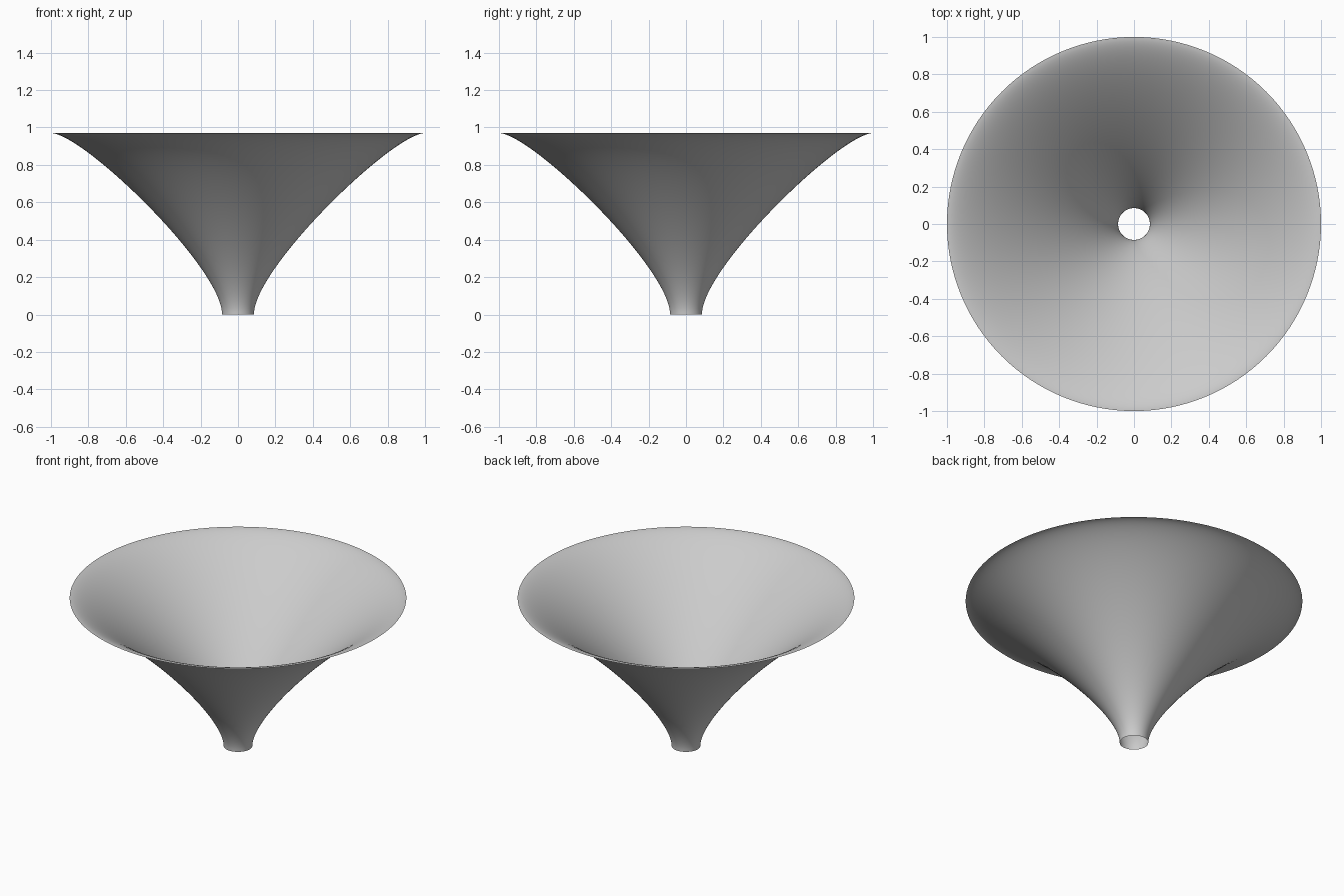
import bpy
import bmesh
import math
from mathutils import Vector
from mathutils.geometry import interpolate_bezier

# Remove the default cube
cube = bpy.data.objects.get("Cube")
if cube:
    bpy.data.objects.remove(cube, do_unlink=True)

SEGMENTS = 128
PROFILE_STEPS = 49
NECK_RADIUS, RIM_RADIUS, HEIGHT = 0.085, 1.0, 0.97

# Material
grey = bpy.data.materials.new("mid_grey")
grey.use_nodes = True
colour = (0.6, 0.6, 0.6, 1.0)
grey.diffuse_color = colour
grey.node_tree.nodes["Principled BSDF"].inputs["Base Color"].default_value = colour

# Flared profile: upright at the neck, nearly straight wall, level at the rim
profile = interpolate_bezier(
    Vector((NECK_RADIUS, 0, 0)), Vector((NECK_RADIUS, 0, 0.25)),
    Vector((0.83, 0, HEIGHT)), Vector((RIM_RADIUS, 0, HEIGHT)), PROFILE_STEPS)

# Revolve the profile into an open, single-skin funnel
bm = bmesh.new()
verts = [bm.verts.new(p) for p in profile]
edges = [bm.edges.new(pair) for pair in zip(verts, verts[1:])]
bmesh.ops.spin(bm, geom=verts + edges, cent=(0, 0, 0), axis=(0, 0, 1),
               angle=math.tau, steps=SEGMENTS, use_merge=False)
bmesh.ops.remove_doubles(bm, verts=bm.verts, dist=0.0005)
bmesh.ops.recalc_face_normals(bm, faces=bm.faces)
for face in bm.faces:
    face.smooth = True

mesh = bpy.data.meshes.new("funnel")
bm.to_mesh(mesh)
bm.free()
mesh.materials.append(grey)
funnel = bpy.data.objects.new("funnel", mesh)
bpy.context.collection.objects.link(funnel)
